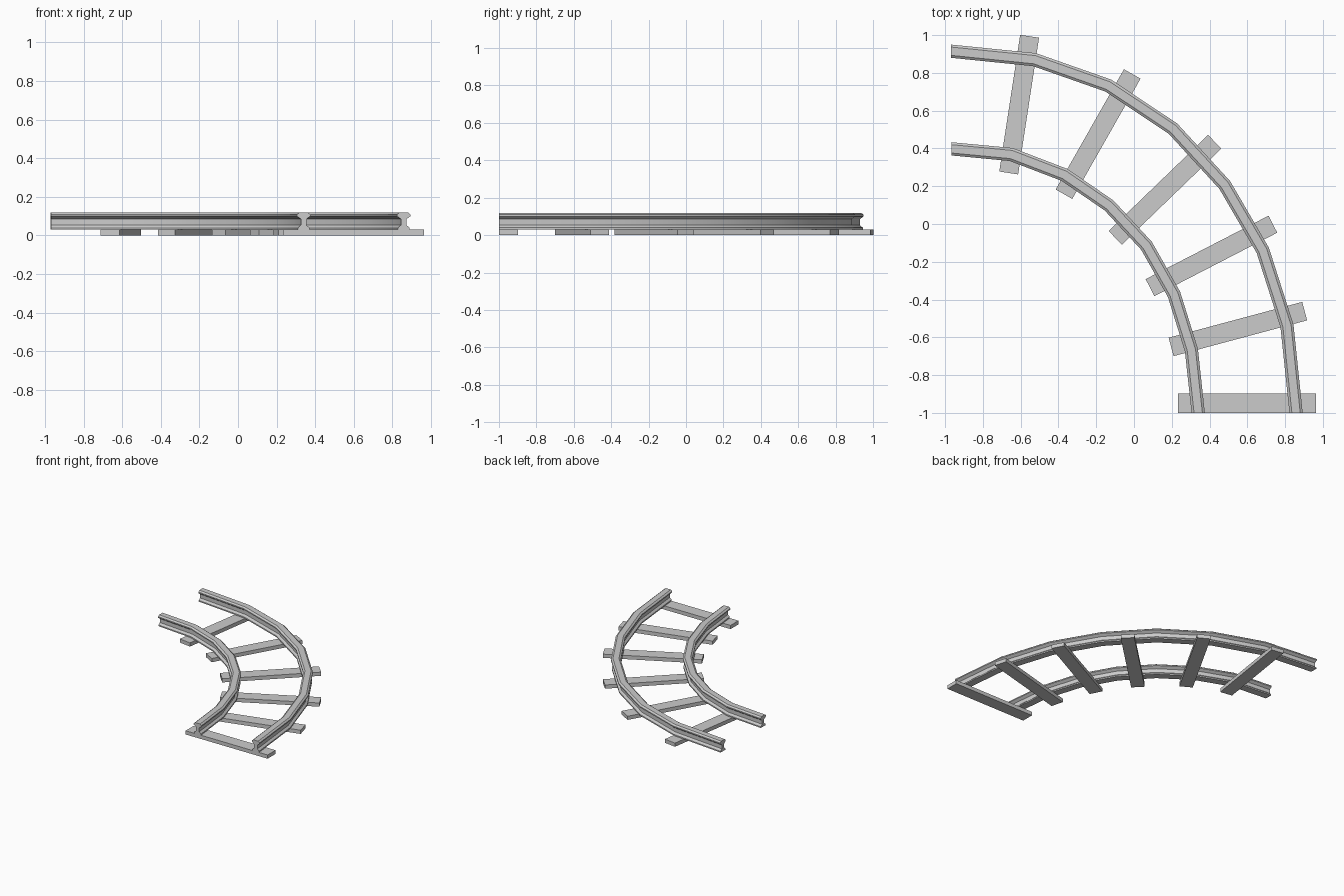
import bpy, bmesh
from math import radians
from mathutils import Vector, Matrix

cube = bpy.data.objects.get("Cube")
if cube:
    bpy.data.objects.remove(cube, do_unlink=True)

grey = bpy.data.materials.new("light_grey")
grey.use_nodes = True
COLOUR = (0.6, 0.6, 0.6, 1)
grey.diffuse_color = COLOUR
grey.node_tree.nodes["Principled BSDF"].inputs["Base Color"].default_value = COLOUR


def add_object(name, bm):
    bmesh.ops.recalc_face_normals(bm, faces=bm.faces)
    mesh = bpy.data.meshes.new(name)
    bm.to_mesh(mesh)
    bm.free()
    mesh.materials.append(grey)
    obj = bpy.data.objects.new(name, mesh)
    bpy.context.collection.objects.link(obj)
    return obj


# Rail cross-section: foot, web and head (half width, height), mirrored
half = [(0.03, 0.03), (0.03, 0.04), (0.014, 0.054), (0.014, 0.085),
        (0.035, 0.1), (0.035, 0.109), (0.022, 0.119)]
section = half + [(-w, z) for w, z in reversed(half)]


def rail(name, path):
    """Sweep the section along a path with mitred corners."""
    pts = [Vector(p) for p in path]
    bm = bmesh.new()
    rings = []
    for i, p in enumerate(pts):
        if i == 0:                       # end cut square to the y axis
            side = Vector((1, 0))
        elif i == len(pts) - 1:          # end cut square to the x axis
            side = Vector((0, 1))
        else:
            before = (p - pts[i - 1]).normalized()
            along = (before + (pts[i + 1] - p).normalized()).normalized()
            side = Vector((along.y, -along.x)) / along.dot(before)
        rings.append([bm.verts.new((p.x + side.x * w, p.y + side.y * w, z))
                      for w, z in section])
    n = len(section)
    for a, b in zip(rings, rings[1:]):
        for k in range(n):
            bm.faces.new((a[k], a[(k + 1) % n], b[(k + 1) % n], b[k]))
    bm.faces.new(rings[0])
    bm.faces.new(rings[-1])
    obj = add_object(name, bm)
    bpy.ops.object.select_all(action="DESELECT")
    obj.select_set(True)
    bpy.context.view_layer.objects.active = obj
    bpy.ops.object.shade_smooth_by_angle(angle=radians(30))


rail("outer_rail", [(0.858, -1), (0.81, -0.54), (0.682, -0.14), (0.48, 0.207),
                    (0.206, 0.505), (-0.137, 0.733), (-0.527, 0.87), (-0.97, 0.915)])
rail("inner_rail", [(0.34, -1), (0.304, -0.668), (0.212, -0.373), (0.066, -0.115),
                    (-0.132, 0.098), (-0.368, 0.26), (-0.65, 0.368), (-0.967, 0.398)])

# Sleepers: centre and turn angle
sleepers = [(0.598, -0.949, 0), (0.55, -0.556, 15), (0.41, -0.169, 27.3),
            (0.164, 0.181, 44), (-0.19, 0.476, 60.4), (-0.608, 0.632, 81.3)]
for i, (x, y, turn) in enumerate(sleepers):
    bm = bmesh.new()
    bmesh.ops.create_cube(bm, size=1, matrix=Matrix.Translation((x, y, 0.015))
                          @ Matrix.Rotation(radians(turn), 4, "Z")
                          @ Matrix.Diagonal((0.732, 0.101, 0.03, 1)))
    add_object(f"sleeper_{i + 1}", bm)
